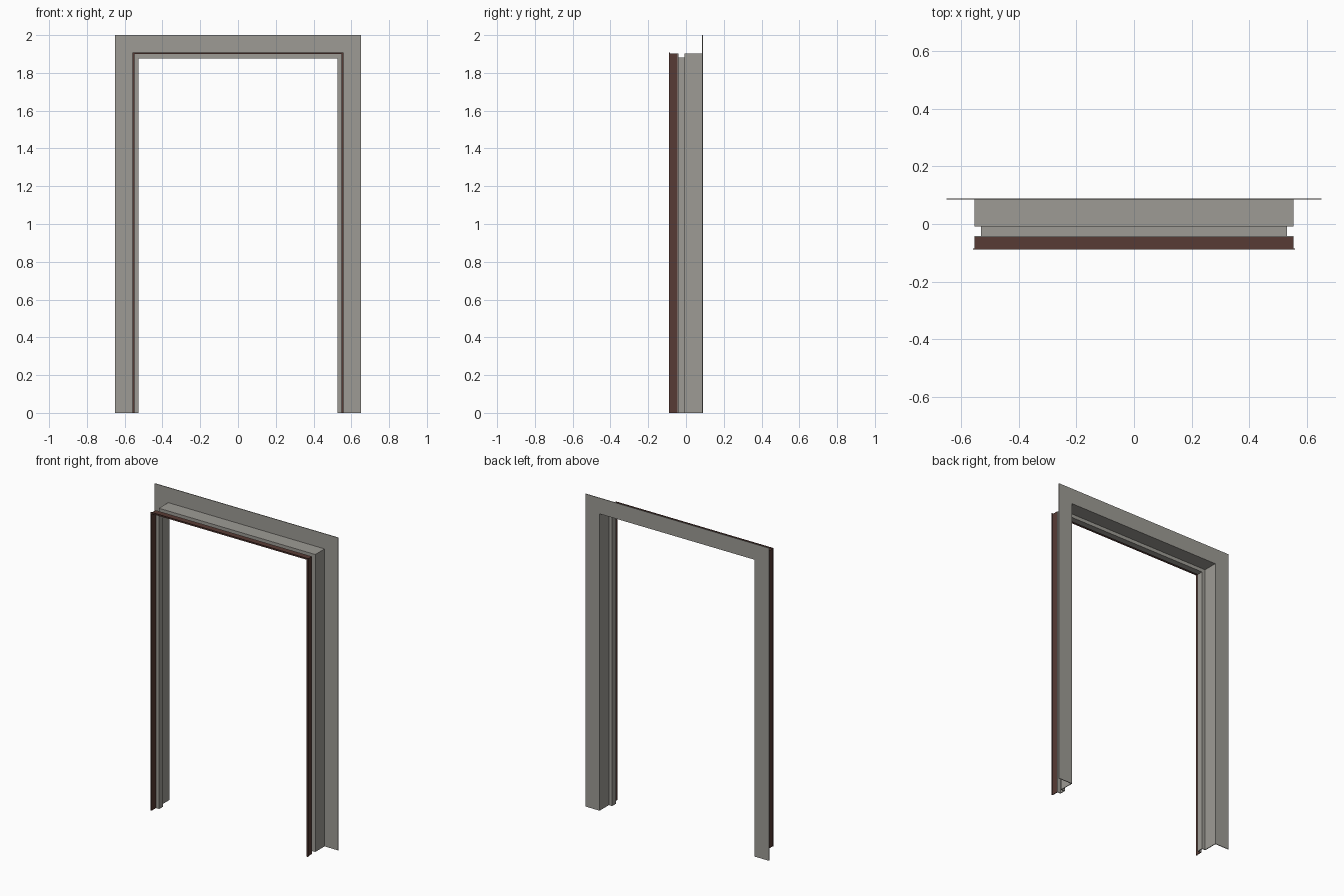
import bpy, bmesh
from mathutils import Vector

if "Cube" in bpy.data.objects:
    bpy.data.objects.remove(bpy.data.objects["Cube"])

HALF = 0.0022        # half of the sheet thickness
RISE = 1.35          # header height above the half-width, gives 45 degree mitres


def material(name, rgb):
    m = bpy.data.materials.new(name)
    m.diffuse_color = (*rgb, 1.0)
    m.use_nodes = True
    m.node_tree.nodes["Principled BSDF"].inputs["Base Color"].default_value = m.diffuse_color
    return m


def thicken(line):
    """Closed outline around a right-angled centre line, with mitred bends."""
    pts = [Vector(p) for p in line]
    normals = []
    for a, b in zip(pts, pts[1:]):
        d = (b - a).normalized()
        normals.append(Vector((-d.y, d.x)))
    shifts = [normals[0]]
    shifts += [p + q for p, q in zip(normals, normals[1:])]
    shifts.append(normals[-1])
    left = [p + s * HALF for p, s in zip(pts, shifts)]
    right = [p - s * HALF for p, s in zip(pts, shifts)]
    return left + right[::-1]


def frame_sweep(name, line, mat):
    """Run a profile (half-width, depth) up one leg, over the header, down the other."""
    outline = thicken(line)
    bm = bmesh.new()
    stations = []
    for side, top in ((-1, False), (-1, True), (1, True), (1, False)):
        stations.append([bm.verts.new((side * p.x, p.y, p.x + RISE if top else 0.0))
                         for p in outline])
    n = len(outline)
    for a, b in zip(stations, stations[1:]):
        for i in range(n):
            j = (i + 1) % n
            bm.faces.new((a[i], a[j], b[j], b[i]))
    # feet, one quad per straight run of sheet
    for s in (stations[0], stations[-1]):
        for i in range(n // 2 - 1):
            bm.faces.new((s[i], s[i + 1], s[n - 2 - i], s[n - 1 - i]))
    bmesh.ops.recalc_face_normals(bm, faces=bm.faces)
    mesh = bpy.data.meshes.new(name)
    bm.to_mesh(mesh)
    bm.free()
    mesh.materials.append(mat)
    obj = bpy.data.objects.new(name, mesh)
    bpy.context.collection.objects.link(obj)
    return obj


grey = material("warm_grey_steel", (0.34, 0.33, 0.30))
brown = material("dark_brown", (0.095, 0.043, 0.035))

# grey sheet: wide back flange, jamb lining, then the raised door stop
frame_sweep("steel_door_frame", [(0.65, 0.087), (0.551, 0.087), (0.551, -0.007),
                                 (0.528, -0.007), (0.528, -0.043), (0.553, -0.043)], grey)

# brown front lining with its small outward lip
frame_sweep("front_lining", [(0.551, -0.0452), (0.551, -0.087), (0.558, -0.087)], brown)
